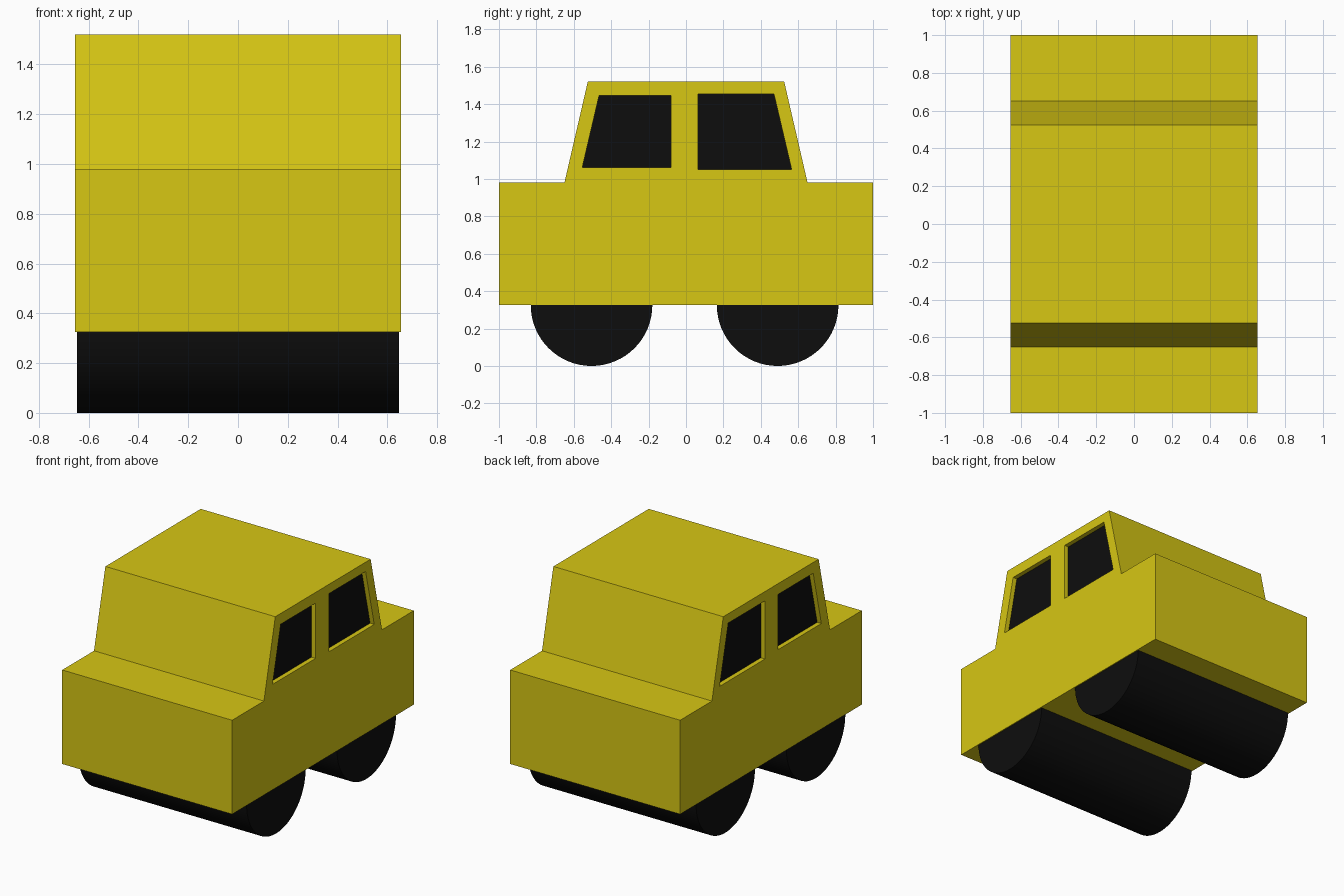
import bpy, bmesh, math
from mathutils import Matrix

if "Cube" in bpy.data.objects:
    bpy.data.objects.remove(bpy.data.objects["Cube"])

def material(name, rgb):
    m = bpy.data.materials.new(name)
    m.diffuse_color = (*rgb, 1)
    m.use_nodes = True
    m.node_tree.nodes["Principled BSDF"].inputs["Base Color"].default_value = m.diffuse_color
    return m

YELLOW = material("yellow_paint", (0.68, 0.57, 0.007))
BLACK = material("black", (0.004, 0.004, 0.004))

def finish(name, bm, mat):
    bmesh.ops.recalc_face_normals(bm, faces=bm.faces[:])
    me = bpy.data.meshes.new(name)
    bm.to_mesh(me)
    bm.free()
    ob = bpy.data.objects.new(name, me)
    bpy.context.collection.objects.link(ob)
    if mat:
        me.materials.append(mat)
    return ob

def prism(name, profile, x0, x1, mat=None):
    """Extrude a side profile of (y, z) points from x0 to x1."""
    bm = bmesh.new()
    face = bm.faces.new([bm.verts.new((x0, y, z)) for y, z in profile])
    side = bmesh.ops.extrude_face_region(bm, geom=[face])
    verts = [v for v in side["geom"] if isinstance(v, bmesh.types.BMVert)]
    bmesh.ops.translate(bm, verts=verts, vec=(x1 - x0, 0, 0))
    return finish(name, bm, mat)

HALF = 0.655      # half width of the body
RECESS = 0.035    # depth of the window openings

# Body and cabin from one side profile
body = prism("body", [(-1, 0.325), (1, 0.325), (1, 0.98), (0.65, 0.98),
                      (0.525, 1.52), (-0.525, 1.52), (-0.65, 0.98), (-1, 0.98)],
             -HALF, HALF, YELLOW)

# Window openings and the dark panes at their backs
windows = {
    "front": [(-0.555, 1.06), (-0.08, 1.06), (-0.08, 1.445), (-0.465, 1.445)],
    "rear": [(0.065, 1.05), (0.565, 1.05), (0.47, 1.455), (0.065, 1.455)],
}
for place, outline in windows.items():
    for side, s in (("right", 1), ("left", -1)):
        floor = s * (HALF - RECESS)
        cutter = prism("window_cutter", outline, floor, s * (HALF + 0.1))
        cut = body.modifiers.new("window", 'BOOLEAN')
        cut.operation, cut.solver, cut.object = 'DIFFERENCE', 'EXACT', cutter
        bpy.context.view_layer.objects.active = body
        bpy.ops.object.modifier_apply(modifier=cut.name)
        bpy.data.objects.remove(cutter)
        prism(f"{place}_{side}_window", outline, floor - s * 0.02, floor + s * 0.003, BLACK)

# Wide roller wheels
for name, y in (("front_wheels", -0.505), ("rear_wheels", 0.49)):
    bm = bmesh.new()
    bmesh.ops.create_cone(bm, cap_ends=True, segments=64, radius1=0.325,
                          radius2=0.325, depth=1.295,
                          matrix=Matrix.Translation((0, y, 0.325)) @ Matrix.Rotation(math.pi / 2, 4, 'Y'))
    wheel = finish(name, bm, BLACK)
    bpy.ops.object.select_all(action='DESELECT')
    wheel.select_set(True)
    bpy.context.view_layer.objects.active = wheel
    bpy.ops.object.shade_smooth_by_angle(angle=math.radians(30))
